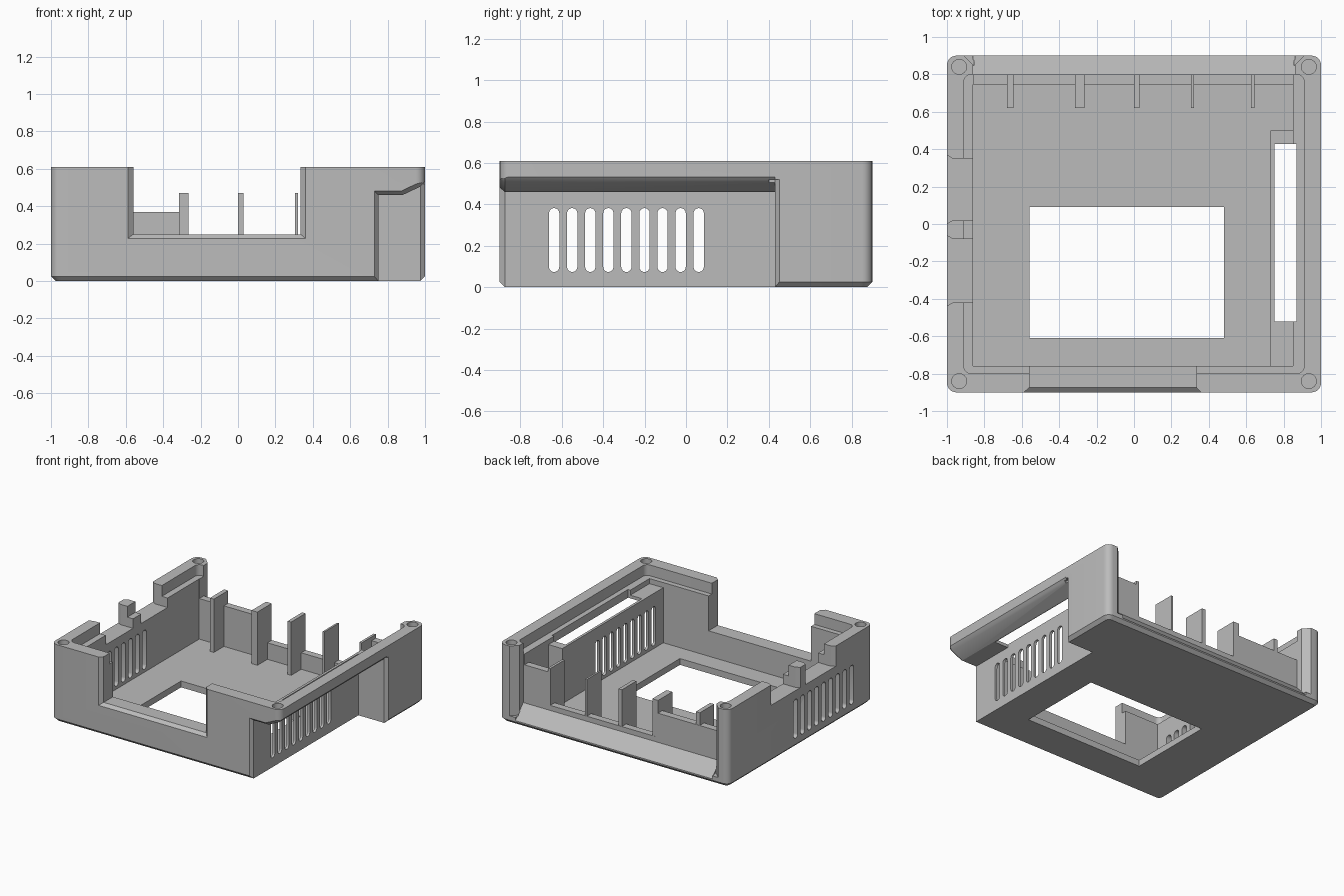
import bpy, math

if "Cube" in bpy.data.objects:
    bpy.data.objects.remove(bpy.data.objects["Cube"])

grey = bpy.data.materials.new("plain grey")
grey.diffuse_color = (0.5, 0.5, 0.5, 1)
grey.use_nodes = True
grey.node_tree.nodes["Principled BSDF"].inputs["Base Color"].default_value = grey.diffuse_color


def loft(name, rings):
    """Closed solid through a list of equal-length point rings."""
    n = len(rings[0])
    verts = [p for r in rings for p in r]
    faces = [tuple(range(n))[::-1],
             tuple(range((len(rings) - 1) * n, len(rings) * n))]
    for k in range(len(rings) - 1):
        for i in range(n):
            j = (i + 1) % n
            faces.append((k * n + i, k * n + j, (k + 1) * n + j, (k + 1) * n + i))
    mesh = bpy.data.meshes.new(name)
    mesh.from_pydata(verts, [], faces)
    ob = bpy.data.objects.new(name, mesh)
    bpy.context.collection.objects.link(ob)
    mesh.materials.append(grey)
    bpy.context.view_layer.objects.active = ob
    bpy.ops.object.mode_set(mode='EDIT')
    bpy.ops.mesh.select_all(action='SELECT')
    bpy.ops.mesh.normals_make_consistent(inside=False)
    bpy.ops.object.mode_set(mode='OBJECT')
    return ob


def place(pts, axis, t):
    if axis == 'x':
        return [(t, a, b) for a, b in pts]
    if axis == 'y':
        return [(a, t, b) for a, b in pts]
    return [(a, b, t) for a, b in pts]


def prism(name, pts, axis, lo, hi):
    return loft(name, [place(pts, axis, lo), place(pts, axis, hi)])


def box(name, x0, x1, y0, y1, z0, z1):
    return prism(name, [(x0, y0), (x1, y0), (x1, y1), (x0, y1)], 'z', z0, z1)


def rounded(x, y, r, steps=6):
    """Rounded rectangle outline centred on the origin."""
    pts = []
    for q, (sx, sy) in enumerate([(1, 1), (-1, 1), (-1, -1), (1, -1)]):
        for i in range(steps + 1):
            a = math.pi / 2 * (q + i / steps)
            pts.append((sx * (x - r) + r * math.cos(a), sy * (y - r) + r * math.sin(a)))
    return pts


# Outer case with rounded corners and a chamfered base
case = loft("case", [place(rounded(0.975, 0.875, 0.03), 'z', 0),
                     place(rounded(1, 0.9, 0.05), 'z', 0.025),
                     place(rounded(1, 0.9, 0.05), 'z', 0.61)])


def cut(cutter):
    bpy.context.view_layer.objects.active = case
    mod = case.modifiers.new("cut", 'BOOLEAN')
    mod.operation = 'DIFFERENCE'
    mod.solver = 'EXACT'
    mod.object = cutter
    bpy.ops.object.modifier_apply(modifier=mod.name)
    bpy.data.objects.remove(cutter)


# Cavity, leaving a housing on the right for the side recess
cut(prism("cavity", [(-0.86, -0.76), (0.73, -0.76), (0.73, 0.5), (0.85, 0.5),
                     (0.85, 0.745), (-0.86, 0.745)], 'z', 0.05, 1))
cut(box("housing_top", 0.6, 0.85, -0.759, 0.55, 0.485, 1))
# Lid rebate
cut(prism("rebate", rounded(0.91, 0.8, 0.04), 'z', 0.525, 1))
# Floor window
cut(box("floor_window", -0.56, 0.48, -0.61, 0.09, -0.1, 0.2))

# Open back: sloping sill, chamfered corner posts, stepped back panel
cut(prism("back_opening", [(0.8, 1), (0.8, 0.14), (0.91, 0.025), (1, 0.025), (1, 1)],
          'x', -0.86, 0.86))
for s in (-1, 1):
    cut(prism("post_chamfer", [(s * 0.855, 0.845), (s * 0.925, 0.915), (s * 0.855, 0.915)],
              'z', 0.06, 1))
for x0, x1, z in [(-0.859, -0.29, 0.37), (-0.291, 0.635, 0.18), (0.634, 0.849, 0.44)]:
    cut(box("panel_step", x0, x1, 0.7, 0.83, z, 1.1))

# Front opening with a flared outer edge
def front_ring(x0, x1, z, y):
    return place([(x0, z), (x1, z), (x1, 1), (x0, 1)], 'y', y)


cut(loft("front_opening", [front_ring(-0.60, 0.37, 0.22, -0.91),
                           front_ring(-0.56, 0.335, 0.25, -0.875),
                           front_ring(-0.56, 0.335, 0.25, -0.7)]))

# Two flared notches in the left wall
for a, b in [(0.02, 0.35), (-0.42, -0.08)]:
    cut(prism("left_notch", [(-1.01, a - 0.025), (-0.97, a), (-0.8, a), (-0.8, b),
                             (-0.97, b), (-1.01, b + 0.025)], 'z', 0.45, 1))

# Right side recess under the rim, flared at the front and rear ends
inner = [(0.75, -0.1), (0.75, 0.46), (0.88, 0.46), (0.975, 0.505),
         (1.002, 0.535), (1.1, 0.535), (1.1, -0.1)]
outer = [(0.725, -0.1), (0.725, 0.485), (0.87, 0.485), (0.975, 0.535),
         (1.002, 0.55), (1.1, 0.55), (1.1, -0.1)]
cut(loft("side_recess", [place(outer, 'y', -0.905), place(inner, 'y', -0.875),
                         place(inner, 'y', 0.43)]))
cut(prism("recess_flare", [(0.975, 0.4), (0.975, 0.43), (1.005, 0.455), (1.005, 0.4)],
          'z', -0.1, 0.52))
cut(box("roof_slot", 0.75, 0.87, -0.52, 0.429, 0.4, 1))

# Vent slots through both sides
for i in range(9):
    y = -0.637 + i * 0.0873
    slot = []
    for k in range(9):
        a = math.pi * k / 8
        slot.append((y + 0.025 * math.cos(a), 0.357 + 0.025 * math.sin(a)))
    for k in range(9):
        a = math.pi * (1 + k / 8)
        slot.append((y + 0.025 * math.cos(a), 0.098 + 0.025 * math.sin(a)))
    cut(prism("vent", slot, 'x', -1.1, 1.1))

# Blind screw holes in the corners
for sx in (-1, 1):
    for sy in (-1, 1):
        ring = [(sx * 0.935 + 0.04 * math.cos(math.tau * k / 24),
                 sy * 0.84 + 0.04 * math.sin(math.tau * k / 24)) for k in range(24)]
        cut(prism("screw_hole", ring, 'z', 0.51, 1))

# Ribs standing against the back panel
for x0, x1 in [(-0.68, -0.645), (-0.315, -0.265), (0, 0.03), (0.305, 0.32), (0.625, 0.645)]:
    box("back_rib", x0, x1, 0.62, 0.799, 0.04, 0.47)

# Smooth the rounded corners and keep the edges crisp
bpy.ops.object.select_all(action='DESELECT')
case.select_set(True)
bpy.context.view_layer.objects.active = case
bpy.ops.object.shade_smooth_by_angle(angle=math.radians(25))
